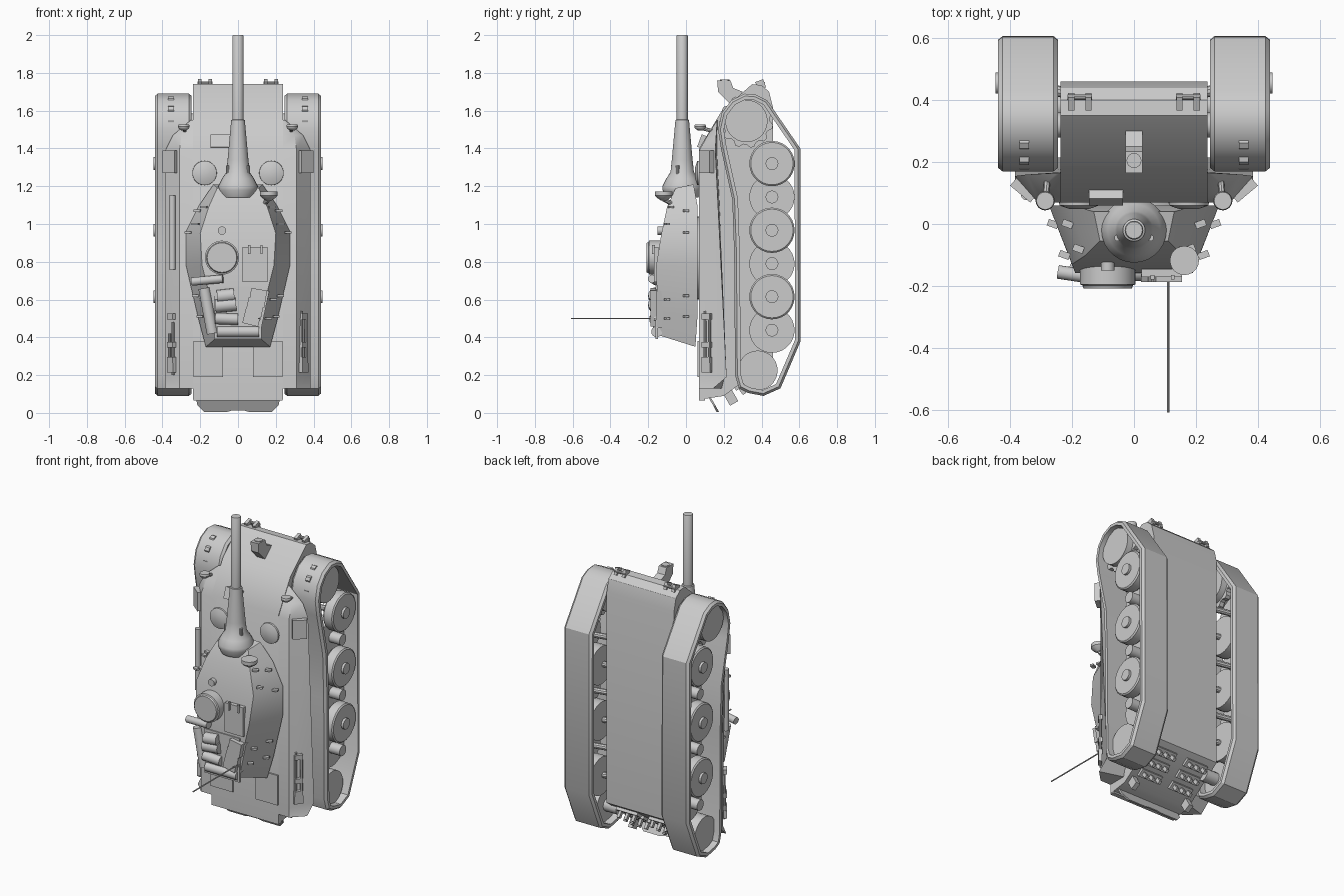
import bpy, bmesh, math
from mathutils import Vector, Matrix, Euler


def finish(name, bm, smooth=True):
    bmesh.ops.recalc_face_normals(bm, faces=bm.faces)
    me = bpy.data.meshes.new(name)
    bm.to_mesh(me)
    bm.free()
    ob = bpy.data.objects.new(name, me)
    bpy.context.collection.objects.link(ob)
    if smooth:
        bpy.ops.object.select_all(action='DESELECT')
        bpy.context.view_layer.objects.active = ob
        ob.select_set(True)
        bpy.ops.object.shade_smooth_by_angle(angle=math.radians(32))
    return ob


def loft(name, rings, cyclic=False):
    bm = bmesh.new()
    vs = [[bm.verts.new(p) for p in r] for r in rings]
    n = len(vs[0])
    for i in range(len(vs) if cyclic else len(vs) - 1):
        a, b = vs[i], vs[(i + 1) % len(vs)]
        for j in range(n):
            bm.faces.new((a[j], a[(j + 1) % n], b[(j + 1) % n], b[j]))
    if not cyclic:
        bm.faces.new(vs[0])
        bm.faces.new(vs[-1])
    return finish(name, bm)


def prism(name, yz, x0, x1):
    return loft(name, [[(x, y, z) for y, z in yz] for x in (x0, x1)])


def tube(name, stops, n=24):
    """Lathe along a straight axis; stops = [(point, radius), ...]"""
    a, b = Vector(stops[0][0]), Vector(stops[-1][0])
    q = (b - a).to_track_quat('Z', 'Y')
    ang = [2 * math.pi * k / n for k in range(n)]
    return loft(name, [[Vector(p) + q @ Vector((r * math.cos(t), r * math.sin(t), 0)) for t in ang]
                       for p, r in stops])


def cyl(name, p0, p1, r0, r1=None, n=24):
    return tube(name, [(p0, r0), (p1, r0 if r1 is None else r1)], n)


def box(name, c, size, rot=(0, 0, 0)):
    bm = bmesh.new()
    m = Matrix.Translation(c) @ Euler([math.radians(a) for a in rot]).to_matrix().to_4x4()
    bmesh.ops.create_cube(bm, size=1, matrix=m @ Matrix.Diagonal((*size, 1)))
    return finish(name, bm, False)


def inset(pts, d):
    out = []
    for i, p in enumerate(pts):
        p = Vector(p)
        e1 = (p - Vector(pts[i - 1])).normalized()
        e2 = (Vector(pts[(i + 1) % len(pts)]) - p).normalized()
        n1, n2 = Vector((-e1.y, e1.x)), Vector((-e2.y, e2.x))
        out.append(p + (n1 + n2) * d / (1 + n1.dot(n2)))
    return out


# Lower hull, nose, rear plate
prism("hull", [(.07, .07), (.07, 1.40), (.19, 1.60), (.35, 1.74), (.40, 1.735), (.44, 1.70),
               (.46, 1.62), (.46, .28), (.20, .09)], -.237, .237)

# Tracks and running gear on both sides
outline = [(.605, 1.40), (.43, 1.655), (.37, 1.685), (.31, 1.69), (.24, 1.655), (.19, 1.59), (.17, 1.50),
           (.185, 1.40), (.245, 1.13), (.255, .85), (.26, .20), (.28, .13), (.33, .105), (.41, .09),
           (.50, .13), (.607, .38)]
band = [(.245, .03), (.245, .012), (.26, 0), (.425, 0), (.44, .012), (.44, .03)]
layers = [(x, inset(outline, d)) for x, d in band]
for s, side in ((-1, "left"), (1, "right")):
    loft(f"track_{side}", [[(s * x, pts[i].x, pts[i].y) for x, pts in layers]
                           for i in range(len(outline))], True)
    for k, z in enumerate((1.32, .967, .615)):
        tube(f"outer_wheel_{side}_{k}", [((s * .36, .455, z), .112), ((s * .37, .455, z), .12),
                                        ((s * .425, .455, z), .12), ((s * .432, .455, z), .112)], 28)
        cyl(f"outer_hub_{side}_{k}", (s * .42, .455, z), (s * .447, .455, z), .034, n=16)
        z -= .177
        cyl(f"inner_wheel_{side}_{k}", (s * .275, .455, z), (s * .345, .455, z), .12, n=28)
        cyl(f"inner_hub_{side}_{k}", (s * .34, .455, z), (s * .42, .455, z), .034, n=16)
        for zz in (z, z + .177):
            cyl(f"swing_arm_{side}_{k}", (s * .2, .42, zz), (s * .37, .455, zz), .018, n=10)
    cyl(f"sprocket_{side}", (s * .30, .32, 1.545), (s * .41, .32, 1.545), .112, n=28)
    gear = [(.32 + r * math.cos(a), 1.545 + r * math.sin(a))
            for i in range(44) for r, a in [((.124, .124, .142, .142)[i % 4], i * math.pi / 22)]]
    prism(f"sprocket_teeth_{side}", gear, s * .34, s * .37)
    cyl(f"idler_{side}", (s * .29, .38, .225), (s * .40, .38, .225), .105, n=28)
    for name, z, y in (("sprocket", 1.545, .32), ("idler", .225, .38)):
        cyl(f"{name}_axle_{side}", (s * .2, y, z), (s * .3, y, z), .04, n=12)

    # Sponson over each track, sloping in at the front
    rows = [(.13, .31, .07, .385, .145, .20), (.19, .31, .07, .385, .215, .215),
            (1.39, .31, .07, .385, .155, .165), (1.47, .30, .115, .345, .16, .165),
            (1.55, .238, .165, .25, .165, .17)]
    loft(f"sponson_{side}", [[(s * .2, y0, z), (s * x0, y0, z), (s * x1, y1, z), (s * .2, y2, z)]
                             for z, x0, y0, x1, y1, y2 in rows])
    box(f"front_locker_{side}", (s * .355, .112, 1.33), (.085, .04, .12), (0, 0, s * 40))
    # Headlights on stalks
    cyl(f"headlight_stalk_{side}", (s * .285, .09, 1.505), (s * .28, .15, 1.49), .01, n=8)
    tube(f"headlight_{side}", [((s * .287, .075, 1.495), .012), ((s * .287, .075, 1.505), .027),
                               ((s * .287, .075, 1.515), .031), ((s * .287, .075, 1.527), .028)])
    # Crew hatch domes
    tube(f"driver_hatch_{side}", [((s * .177, .08, 1.27), .066), ((s * .177, .06, 1.27), .064),
                                  ((s * .177, .048, 1.27), .03)], 28)
    # Tow shackles on the nose
    for d in (-.028, .028):
        box(f"tow_lug_{side}", (s * .175 + d, .395, 1.738), (.02, .045, .045), (20, 0, 0))
    cyl(f"tow_pin_{side}", (s * .175 - .04, .41, 1.745), (s * .175 + .04, .41, 1.745), .009, n=10)
    # Engine deck covers
    box(f"engine_cover_{side}", (s * .158, .067, .285), (.155, .014, .19))
    # Spare track links on the rear plate
    for i in range(3):
        t = .2 + .25 * i
        y, z = .46 - .26 * t, .28 - .19 * t
        box(f"spare_link_{side}_{i}", (s * .115, y + .004, z - .008), (.15, .05, .018), (36, 0, 0))
        for j in range(3):
            box(f"link_tooth_{side}_{i}_{j}", (s * .115 + (j - 1) * .05, y + .018, z - .026),
                (.018, .022, .05), (36, 0, 0))
    box(f"rear_tow_hook_{side}", (s * .2, .235, .085), (.03, .05, .08), (30, 0, 0))

# Rear flap with scalloped lower edge
flap = [(-.225, .12, .09), (-.215, .15, .04), (-.18, .168, .005), (-.06, .168, .005), (-.03, .164, .013),
        (.03, .164, .013), (.06, .168, .005), (.18, .168, .005), (.215, .15, .04), (.225, .12, .09)]
loft("rear_flap", [[(x, y + d, z) for x, y, z in flap] for d in (-.006, .006)])
box("rear_deck_lip", (0, .085, .09), (.47, .03, .05))

# Glacis fittings
box("driver_periscope", (-.09, .09, 1.435), (.11, .04, .07), (-20, 0, 0))
prism("nose_bracket", [(.17, 1.70), (.165, 1.76), (.235, 1.76), (.25, 1.72), (.30, 1.70), (.24, 1.63)],
      -.027, .027)
cyl("nose_lamp", (0, .205, 1.70), (0, .205, 1.765), .024, n=16)

# Side stowage and tools
cyl("barrel_rod_case", (-.348, .095, .76), (-.348, .095, 1.15), .018, n=12)
for x, z0, z1 in ((-.345, .2, .48), (-.362, .25, .42), (.335, .27, .54), (.36, .29, .52)):
    cyl("tool_handle", (x, .105 + (abs(x) - .34), z0), (x, .105 + (abs(x) - .34), z1), .008, n=8)
for x in (-.352, .348):
    for z in (.28, .36, .51):
        box("tool_clamp", (x, .11, z), (.05, .022, .03), (0, 0, 55 if x > 0 else -55))
    box("tool_head", (x, .11, .24), (.055, .02, .05), (0, 0, 55 if x > 0 else -55))

# Turret: faceted shell, stations run rear to front
rows = [(.35, .41, .17, .05, .10, -.14), (.50, .52, .21, .06, .125, -.15), (.78, .78, .275, .06, .19, -.158),
        (.96, .95, .275, .06, .20, -.13), (1.10, 1.09, .205, .06, .155, -.10), (1.21, 1.19, .13, .04, .11, -.055)]
loft("turret", [[(-wb, yb, zb), (-wt, yt, zt), (wt, yt, zt), (wb, yb, zb)] for zb, zt, wb, yb, wt, yt in rows])
cyl("turret_ring", (0, .08, .82), (0, .05, .82), .22, n=32)

# Mantlet, sleeve and gun barrel
tube("gun", [((0, -.02, z), r) for z, r in ((1.14, .085), (1.18, .105), (1.20, .105), (1.24, .085), (1.275, .062),
                                            (1.34, .055), (1.55, .036), (1.553, .030), (1.995, .030), (2.0, .027))], 28)
for x in (-.053, .053):
    cyl("coaxial_port", (x, -.045, 1.22), (x, -.045, 1.31), .011, n=10)

# Spot lamp on the turret cheek
tube("spot_lamp", [((.163, -.118, 1.125), .015), ((.163, -.118, 1.14), .038), ((.163, -.118, 1.15), .047),
                   ((.163, -.118, 1.172), .047)])
cyl("spot_lamp_stalk", (.163, -.118, 1.13), (.13, -.06, 1.10), .012, n=8)

# Roof fittings
tube("cupola", [((-.085, y, .822), r) for y, r in ((-.13, .09), (-.195, .09), (-.198, .082), (-.208, .078))], 32)
cyl("roof_vent", (-.085, -.12, .965), (-.085, -.15, .965), .022, n=16)
box("loader_hatch", (.09, -.158, .785), (.13, .025, .185))
for x in (.06, .125):
    box("hatch_hinge", (x, -.172, .865), (.012, .015, .05))
box("rear_roof_rack", (0, -.155, .53), (.25, .012, .28))

# Stowage rolls and boxes on the bustle
for p, q, r in (((-.245, -.155, .695), (-.08, -.18, .71), .022), ((-.18, -.145, .66), (-.135, -.145, .42), .03),
                ((-.11, -.165, .615), (-.02, -.165, .625), .035), ((-.12, -.165, .565), (-.01, -.165, .575), .035),
                ((-.12, -.165, .50), (.0, -.165, .495), .03), ((-.11, -.155, .43), (.11, -.155, .43), .029)):
    cyl("stowage_roll", p, q, r, n=16)
for x, z, a in ((.105, .61, 10), (.075, .51, 14), (.09, .56, 10)):
    box("stowage_box", (x, -.165, z), (.085, .045, .09), (0, a, 0))
box("bustle_crate", (.13, -.14, .55), (.03, .03, .2), (0, 12, 0))

# Grab handles along the turret sides
for s in (-1, 1):
    for x, y, z in ((.18, -.08, 1.09), (.215, 0, 1.07), (.225, -.10, 1.0), (.262, 0, .955),
                    (.185, -.10, .60), (.222, 0, .62), (.16, -.10, .50), (.20, 0, .51)):
        box("turret_handle", (s * x, y, z), (.035, .022, .012), (0, 0, s * 20))

# Antenna
cyl("antenna_base", (.11, -.13, .50), (.11, -.17, .50), .012, n=10)
cyl("antenna", (.11, -.15, .50), (.11, -.61, .50), .004, n=6)
